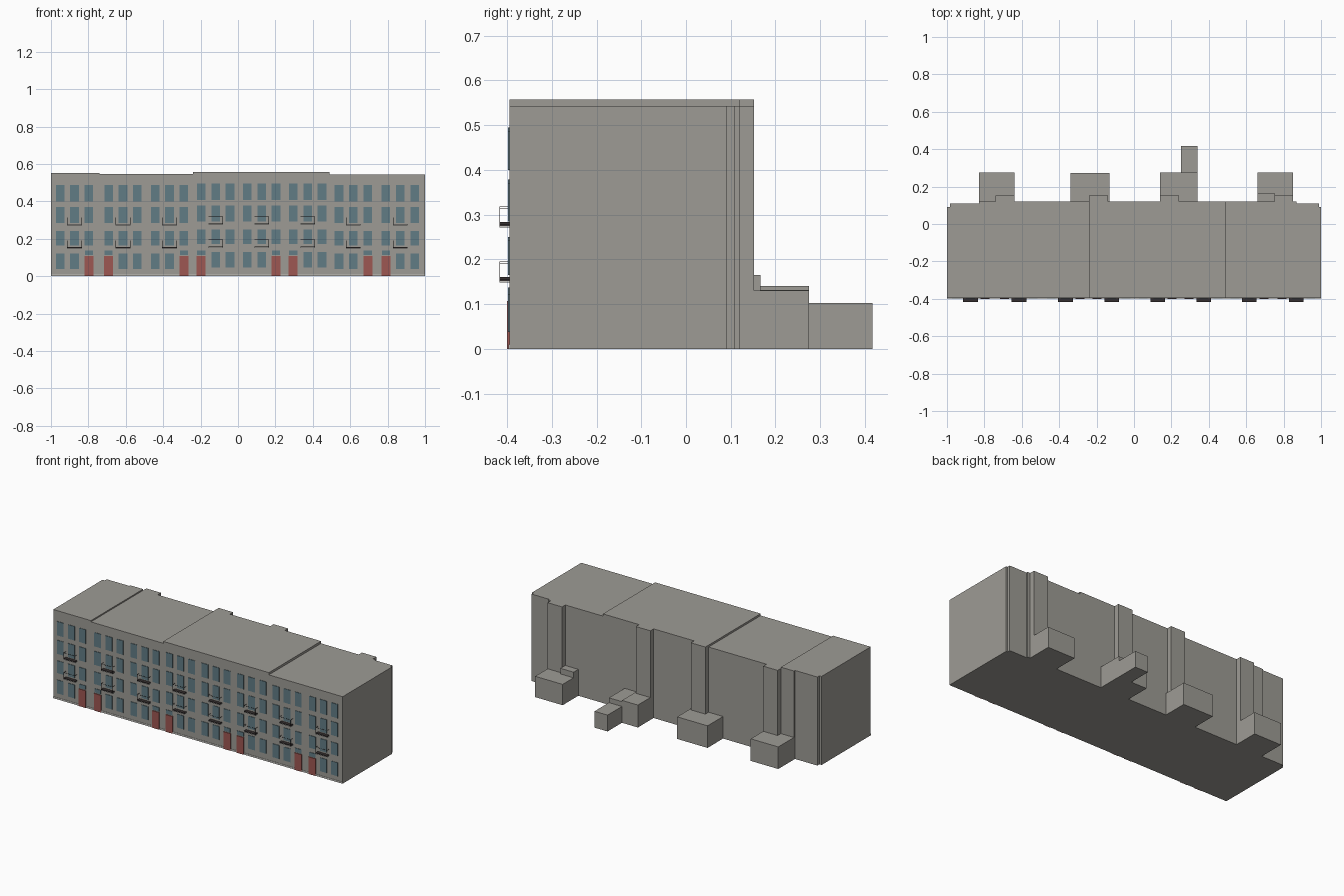
import bpy, bmesh

cube = bpy.data.objects.get("Cube")
if cube:
    bpy.data.objects.remove(cube)


def material(name, r, g, b):
    m = bpy.data.materials.new(name)
    m.use_nodes = True
    m.diffuse_color = (r, g, b, 1)
    m.node_tree.nodes["Principled BSDF"].inputs["Base Color"].default_value = (r, g, b, 1)
    return m


STONE = material("grey stone", .34, .33, .30)
GLASS = material("blue grey glass", .12, .20, .235)
RED = material("faded red door", .34, .095, .085)
PALE = material("pale slab", .58, .57, .54)
IRON = material("dark iron", .035, .028, .028)


def boxes(name, mat, spans):
    """One object made of boxes, each given as (x0, x1, y0, y1, z0, z1)."""
    bm = bmesh.new()
    for x0, x1, y0, y1, z0, z1 in spans:
        for v in bmesh.ops.create_cube(bm, size=1)["verts"]:
            v.co = (x1 if v.co.x > 0 else x0, y1 if v.co.y > 0 else y0, z1 if v.co.z > 0 else z0)
    mesh = bpy.data.meshes.new(name)
    bm.to_mesh(mesh)
    bm.free()
    mesh.materials.append(mat)
    obj = bpy.data.objects.new(name, mesh)
    bpy.context.collection.objects.link(obj)
    return obj


FRONT, BACK = -.395, .12

# Terrace body: sections with different roof heights
for name, x0, x1, top in [("far_right", -1, -.74, .553), ("right", -.74, -.24, .545),
                          ("middle", -.24, .49, .557), ("left", .49, 1, .543)]:
    a, b = max(x0, -.83), min(x1, .87)
    spans = [(a, b, FRONT, BACK, 0, top)]
    if x0 < a:
        spans += [(-.985, a, FRONT, .11, 0, top), (-1, -.985, FRONT, .09, 0, top)]
    if x1 > b:
        spans += [(b, .99, FRONT, .11, 0, top), (.99, 1, FRONT, .09, 0, top)]
    boxes(name + "_house_block", STONE, spans)

# Full height bays on the back wall
boxes("rear_bays", STONE, [(x, x + .1, BACK, .152, 0, top) for x, top in
                           [(-.74, .545), (-.24, .557), (.14, .557), (.75, .543)]])

# Low rear extensions
boxes("rear_extensions", STONE, [
    (-.83, -.64, BACK, .275, 0, .138),
    (-.34, -.13, BACK, .273, 0, .138),
    (.14, .25, BACK, .275, 0, .14),
    (.25, .34, BACK, .275, 0, .132),
    (.25, .34, .275, .417, 0, .102),
    (.66, .85, BACK, .275, 0, .13),
    (.66, .75, BACK, .167, 0, .165)])

# Front wall: three windows per group on four floors, doors in alternating end places
windows, doors, fanlights, slabs, rims, rails = [], [], [], [], [], []
CENTRES = [-.874, -.615, -.366, -.12, .126, .372, .617, .868]
FLOORS = [(.038, .122), (.165, .242), (.285, .37), (.40, .487)]
for i, cx in enumerate(CENTRES):
    lift = .008 if 3 <= i <= 5 else 0
    door_place = 1 if i % 2 == 0 else -1
    for place in (-1, 0, 1):
        x = cx + place * .077
        for floor, (z0, z1) in enumerate(FLOORS):
            if floor == 0 and place == door_place:
                doors.append((x - .024, x + .024, FRONT - .005, FRONT, 0, .107))
                fanlights.append((x - .022, x + .022, FRONT - .003, FRONT, .113, .137))
            else:
                windows.append((x - .023, x + .023, FRONT - .003, FRONT, z0 + lift, z1 + lift))

    # Balconies below the middle windows of the two main floors
    for z in (.148 + lift / 2, .271 + lift / 2):
        x0, x1, y = cx - .039, cx + .039, FRONT - .022
        slabs.append((x0, x1, y, FRONT, z, z + .004))
        rims.append((x0, x1, y, FRONT, z + .004, z + .008))
        t = .0012
        for px in (x0, x1 - t):
            rails.append((px, px + t, y, y + t, z + .008, z + .043))
            rails.append((px, px + t, y, FRONT, z + .042, z + .043))
        rails.append((x0, x1, y, y + t, z + .042, z + .043))

boxes("windows", GLASS, windows)
boxes("fanlights", GLASS, fanlights)
boxes("front_doors", RED, doors)
boxes("balcony_slabs", PALE, slabs)
boxes("balcony_rims", IRON, rims)
boxes("balcony_rails", IRON, rails)
boxes("base_course", PALE, [(-1, 1, FRONT - .002, FRONT, 0, .01)])
